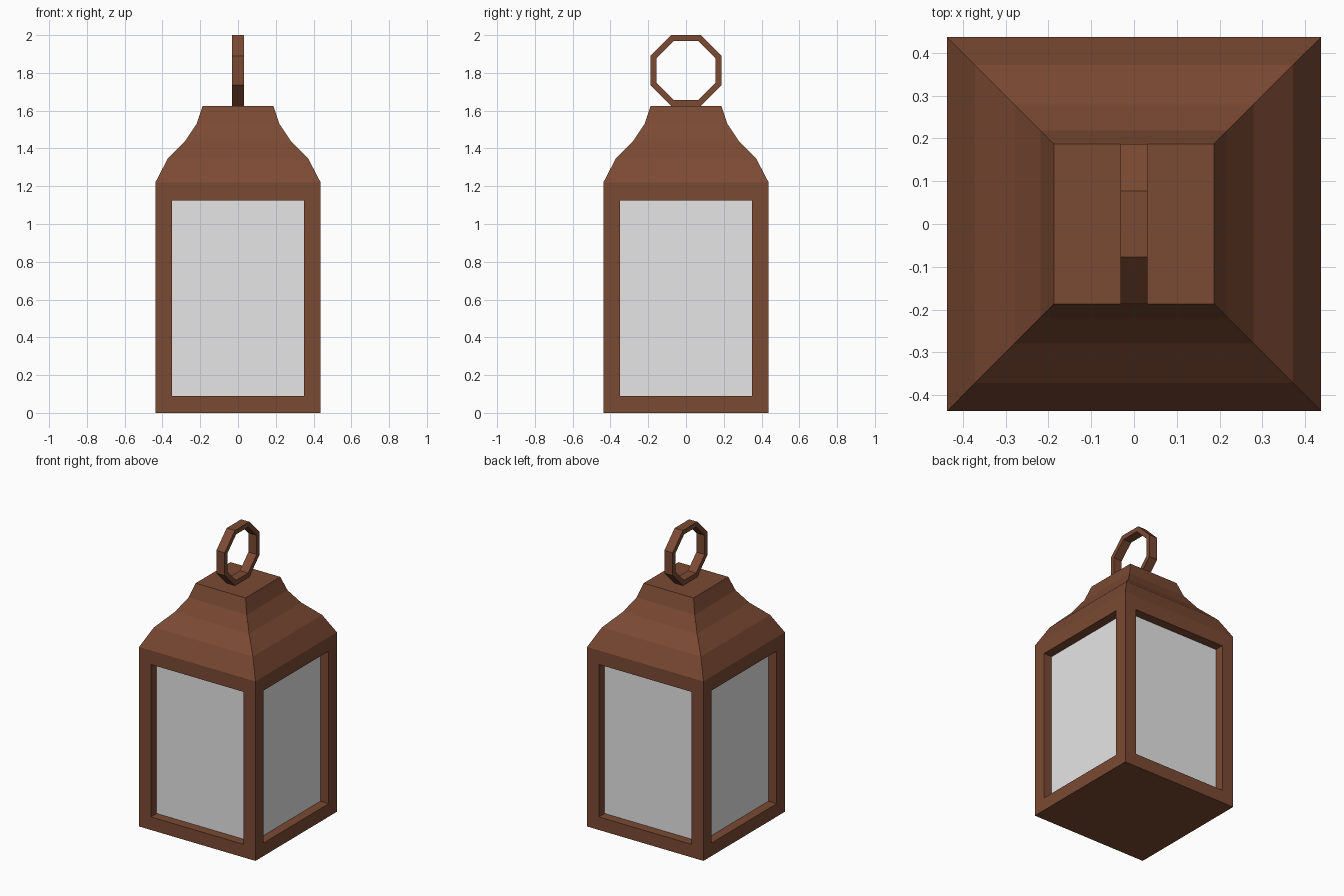
import bpy, bmesh, math
from mathutils import Vector

if "Cube" in bpy.data.objects:
    bpy.data.objects.remove(bpy.data.objects["Cube"])


def material(name, rgb):
    m = bpy.data.materials.new(name)
    m.diffuse_color = (*rgb, 1)
    m.use_nodes = True
    m.node_tree.nodes["Principled BSDF"].inputs["Base Color"].default_value = m.diffuse_color
    return m


BROWN = material("brown metal", (0.198, 0.0685, 0.033))
GLASS = material("pale glass", (0.79, 0.79, 0.79))


def finish(name, bm, mats):
    mesh = bpy.data.meshes.new(name)
    bm.to_mesh(mesh)
    bm.free()
    for m in mats:
        mesh.materials.append(m)
    obj = bpy.data.objects.new(name, mesh)
    bpy.context.collection.objects.link(obj)
    return obj


def loft(bm, loops, closed=False):
    """Join matching vertex loops with quads."""
    n = len(loops[0])
    pairs = list(zip(loops, loops[1:])) + ([(loops[-1], loops[0])] if closed else [])
    return [[bm.faces.new((a[i], a[(i + 1) % n], b[(i + 1) % n], b[i])) for i in range(n)]
            for a, b in pairs]


# Lantern case: square profile (half width, height) from base to curved roof
PROFILE = [(0.4375, 0), (0.4375, 1.22), (0.372, 1.346), (0.279, 1.441),
           (0.219, 1.531), (0.1875, 1.625)]
bm = bmesh.new()
loops = [[bm.verts.new((sx * h, sy * h, z)) for sx, sy in ((-1, -1), (1, -1), (1, 1), (-1, 1))]
         for h, z in PROFILE]
walls = loft(bm, loops)[0]
bm.faces.new(loops[0][::-1])
bm.faces.new(loops[-1])
bmesh.ops.recalc_face_normals(bm, faces=bm.faces[:])

# Windows: inset each wall, level the top edge, then sink the pane
bmesh.ops.inset_individual(bm, faces=walls, thickness=0.125)
for f in walls:
    for v in f.verts:
        if v.co.z > 0.6:
            v.co.z = 1.125
bm.normal_update()
bmesh.ops.inset_individual(bm, faces=walls, thickness=0)
for f in walls:
    c = f.calc_center_median()
    inward = -Vector((c.x, c.y, 0)).normalized()
    for v in f.verts:
        v.co += inward * 0.0625
    f.material_index = 1
finish("lantern_case", bm, [BROWN, GLASS])

# Hanging ring: flat octagonal band standing on the roof
bm = bmesh.new()
loops = []
for apothem, x in ((0.1875, -0.031), (0.1875, 0.031), (0.156, 0.031), (0.156, -0.031)):
    r = apothem / math.cos(math.pi / 8)
    angles = [math.pi / 8 + i * math.pi / 4 for i in range(8)]
    loops.append([bm.verts.new((x, r * math.cos(a), 1.8125 + r * math.sin(a))) for a in angles])
loft(bm, loops, closed=True)
bmesh.ops.recalc_face_normals(bm, faces=bm.faces[:])
finish("hanging_ring", bm, [BROWN])
